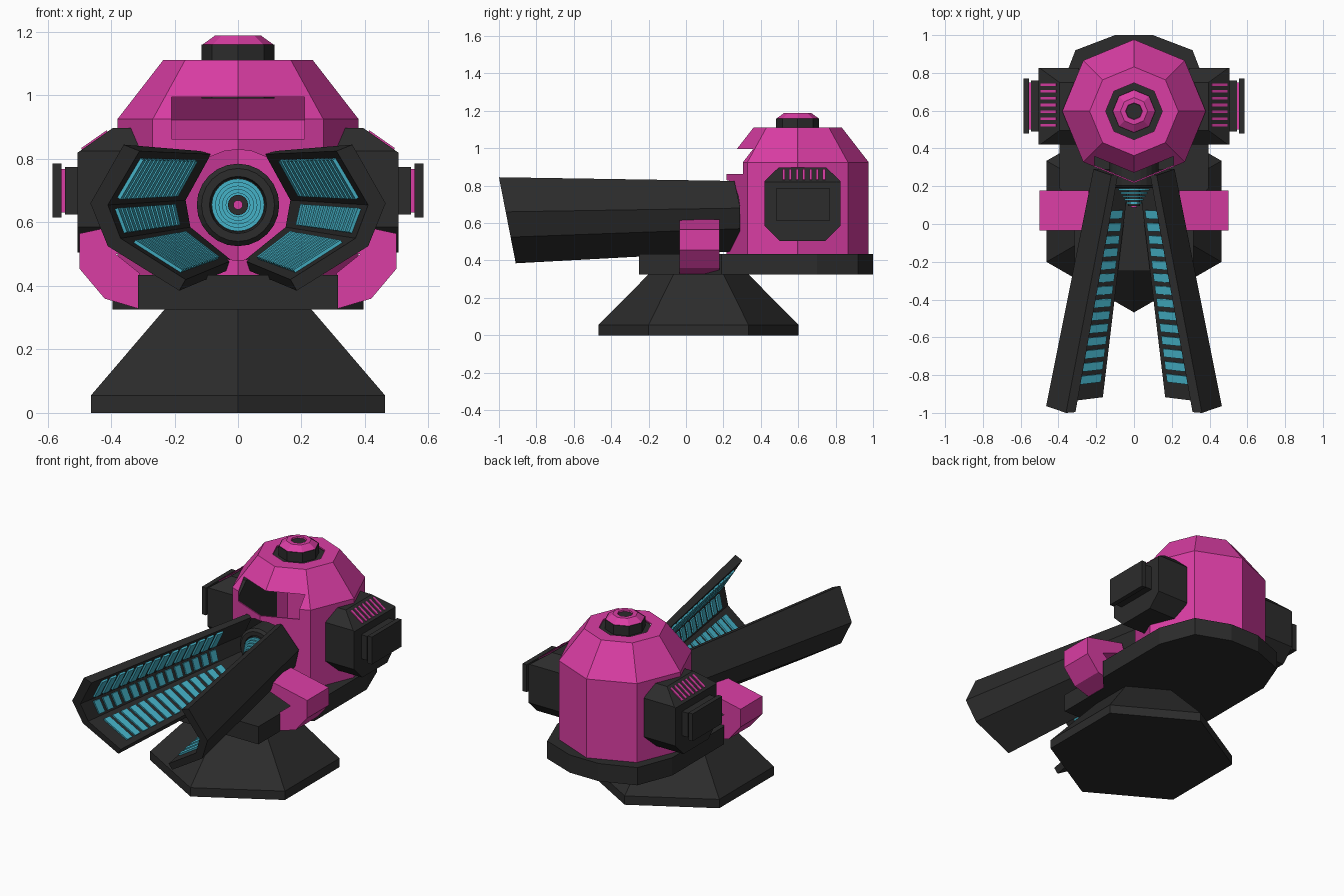
import bpy, bmesh, math
from mathutils import Vector as V

if "Cube" in bpy.data.objects:
    bpy.data.objects.remove(bpy.data.objects["Cube"])


def material(name, col):
    m = bpy.data.materials.new(name)
    m.diffuse_color = (*col, 1)
    m.use_nodes = True
    m.node_tree.nodes["Principled BSDF"].inputs["Base Color"].default_value = m.diffuse_color
    return m


PINK = material("hot pink", (0.70, 0.047, 0.37))
DARK = material("charcoal", (0.025, 0.025, 0.025))
TEAL = material("teal glow", (0.06, 0.45, 0.58))


def solids(name, parts, mat, mirror=False, caps=True):
    """Each part is a list of matching rings of points, lofted and capped."""
    bm = bmesh.new()
    for rings in parts:
        for s in ((1, -1) if mirror else (1,)):
            vs = [[bm.verts.new((s * p[0], p[1], p[2])) for p in r] for r in rings]
            n = len(vs[0])
            for a, b in zip(vs, vs[1:]):
                for i in range(n):
                    bm.faces.new((a[i], a[(i + 1) % n], b[(i + 1) % n], b[i]))
            if caps:
                bm.faces.new(vs[0])
                bm.faces.new(vs[-1])
    bmesh.ops.recalc_face_normals(bm, faces=bm.faces)
    me = bpy.data.meshes.new(name)
    bm.to_mesh(me)
    bm.free()
    me.materials.append(mat)
    ob = bpy.data.objects.new(name, me)
    bpy.context.collection.objects.link(ob)
    return ob


def ring_z(n, r, z, cy, a0=0.0):
    return [(r * math.cos(a0 + 2 * math.pi * i / n), cy + r * math.sin(a0 + 2 * math.pi * i / n), z)
            for i in range(n)]


def ring_y(n, r, y, cz=0.655):
    return [(r * math.cos(2 * math.pi * i / n), y, cz + r * math.sin(2 * math.pi * i / n))
            for i in range(n)]


def box(x0, x1, y0, y1, z0, z1):
    return [[(x, y0, z0), (x, y1, z0), (x, y1, z1), (x, y0, z1)] for x in (x0, x1)]


def cut(ob, cutter):
    cutter.hide_render = True
    m = ob.modifiers.new("cut", 'BOOLEAN')
    m.operation, m.solver, m.object = 'DIFFERENCE', 'EXACT', cutter
    bpy.context.view_layer.objects.active = ob
    bpy.ops.object.modifier_apply(modifier=m.name)
    bpy.data.objects.remove(cutter)


# Hexagonal foot
H = math.pi / 6
solids("foot", [[ring_z(6, 0.535, 0, 0.067, H), ring_z(6, 0.535, 0.055, 0.067, H),
                 ring_z(6, 0.267, 0.326, 0.067, H)]], DARK)

# Turning platform
half = [(0.1, 1.0), (0.31, 0.92), (0.395, 0.7), (0.395, 0.19), (0.315, 0.1), (0.315, -0.25)]
outline = half + [(-x, y) for x, y in reversed(half)]
solids("platform", [[[(x, y, z) for x, y in outline] for z in (0.325, 0.435)]], DARK)

# Hollow eight-sided body with visor slot and round emitter opening
CY = 0.597
body = solids("body_shell", [[ring_z(8, 0.38, 0.435, CY), ring_z(8, 0.38, 0.925, CY),
                              ring_z(8, 0.235, 1.112, CY), ring_z(8, 0.15, 1.112, CY)]],
              PINK, caps=False)
sm = body.modifiers.new("thickness", 'SOLIDIFY')
sm.thickness = 0.008
sm.offset = -1
bpy.context.view_layer.objects.active = body
bpy.ops.object.modifier_apply(modifier=sm.name)
cut(body, solids("slot_cutter", [box(-0.21, 0.21, 0.0, 0.5, 0.862, 0.995)], DARK))
cut(body, solids("round_cutter", [[ring_y(24, 0.175, 0.0), ring_y(24, 0.175, 0.5)]], DARK))

# Roof cap
solids("cap_recess", [[ring_z(8, 0.152, 1.09, CY), ring_z(8, 0.152, 1.1, CY)]], DARK)
solids("cap_collar", [[ring_z(8, 0.115, 0.99, CY), ring_z(8, 0.115, 1.16, CY)]], DARK)
solids("cap_top", [[ring_z(8, 0.112, 1.16, CY), ring_z(8, 0.072, 1.189, CY),
                    ring_z(8, 0.045, 1.189, CY), ring_z(8, 0.042, 1.175, CY)]], PINK)
solids("cap_hole", [[ring_z(8, 0.043, 1.174, CY), ring_z(8, 0.043, 1.18, CY)]], DARK)

# Emitter: dark ring, stepped glowing discs, pink tip
solids("emitter_ring", [[ring_y(24, 0.13, 0.36), ring_y(24, 0.13, 0.205), ring_y(24, 0.115, 0.19),
                         ring_y(24, 0.09, 0.19), ring_y(24, 0.085, 0.21)]], DARK)
solids("emitter_discs", [[ring_y(24, 0.083 - 0.011 * i, 0.188 - 0.018 * i),
                          ring_y(24, 0.083 - 0.011 * i, 0.178 - 0.018 * i)] for i in range(5)], TEAL)
solids("emitter_core", [[ring_y(16, 0.032, 0.3), ring_y(16, 0.032, 0.095)]], DARK)
solids("emitter_tip", [[ring_y(12, 0.015, 0.1), ring_y(12, 0.015, 0.088)]], PINK)

# Splayed rails: outer points A-D, then inner points D-A, at front and back
front = [(0.36, 0.845), (0.465, 0.66), (0.41, 0.525), (0.185, 0.385),
         (0.165, 0.42), (0.37, 0.55), (0.41, 0.655), (0.31, 0.825)]
back = [(0.12, 0.825), (0.215, 0.68), (0.19, 0.57), (0.03, 0.45),
        (0.02, 0.48), (0.15, 0.585), (0.165, 0.67), (0.085, 0.815)]
fr = [V((x, -1 + (0.845 - z) * 0.195, z)) for x, z in front]
bk = [V((x, 0.29 - max(0, z - 0.7) * 0.25, z)) for x, z in back]
# split into three wall panels so every solid is convex
walls = [(k, k + 1, 6 - k, 7 - k) for k in range(3)]
solids("rails", [[[fr[i] for i in w], [bk[i] for i in w]] for w in walls], DARK, mirror=True)

# Glowing slats along the inner faces of the rails
slats = []
COUNT = 14
for k in range(3):
    a, b = 7 - k, 6 - k
    for i in range(COUNT):
        quad = []
        for t in (0.07 + 0.055 * i, 0.07 + 0.055 * i + 0.036):
            p, q = fr[a].lerp(bk[a], t), fr[b].lerp(bk[b], t)
            quad.append((p.lerp(q, 0.13), p.lerp(q, 0.87)))
        (p0, q0), (p1, q1) = quad
        nrm = (q0 - p0).cross(p1 - p0).normalized()
        centre = V((0.2, p0.y, 0.65)) - p0
        if nrm.dot(centre) < 0:
            nrm = -nrm
        base = [p0, q0, q1, p1]
        slats.append([[v - nrm * 0.004 for v in base], [v + nrm * 0.011 for v in base]])
solids("rail_slats", slats, TEAL, mirror=True)

# Side brackets holding the rails
br = [(0.31, 0.327), (0.42, 0.36), (0.5, 0.455), (0.5, 0.565),
      (0.24, 0.62), (0.22, 0.56), (0.385, 0.5), (0.31, 0.44)]
solids("rail_brackets", [[[(x, y, z) for x, z in br] for y in (-0.035, 0.178)]], PINK, mirror=True)

# Side pods: chamfered boxes with a sloped upper outer edge
pod = [(0.42, 0.585), (0.5, 0.505), (0.745, 0.505), (0.825, 0.585),
       (0.825, 0.825), (0.75, 0.897), (0.495, 0.897), (0.42, 0.825)]
pods = solids("side_pods", [[[(x, y, z) for y, z in pod] for x in (0.29, 0.505)]], DARK, mirror=True)
bm = bmesh.new()
bm.from_mesh(pods.data)
for s in (1, -1):
    res = bmesh.ops.bisect_plane(bm, geom=bm.verts[:] + bm.edges[:] + bm.faces[:],
                                 plane_co=(s * 0.505, 0, 0.82), plane_no=(s * 0.077, 0, 0.11),
                                 clear_outer=True)
    bmesh.ops.holes_fill(bm, edges=[e for e in bm.edges if e.is_boundary])
bmesh.ops.recalc_face_normals(bm, faces=bm.faces)
bm.to_mesh(pods.data)
bm.free()

# Pink vent stripes on the pod slopes
vents = []
for i in range(7):
    y = 0.515 + 0.036 * i
    low = [(0.49, y, 0.828), (0.41, y, 0.884), (0.41, y + 0.014, 0.884), (0.49, y + 0.014, 0.828)]
    vents.append([low, [(x + 0.004, yy, z + 0.006) for x, yy, z in low]])
solids("pod_vents", vents, PINK, mirror=True)

# Layered plates on the pod sides
solids("pod_inner_plates", [box(0.5, 0.545, 0.49, 0.76, 0.625, 0.775)], DARK, mirror=True)
solids("pod_pink_layers", [box(0.54, 0.56, 0.5, 0.75, 0.632, 0.768)], PINK, mirror=True)
solids("pod_outer_plates", [box(0.556, 0.585, 0.48, 0.77, 0.615, 0.785)], DARK, mirror=True)
